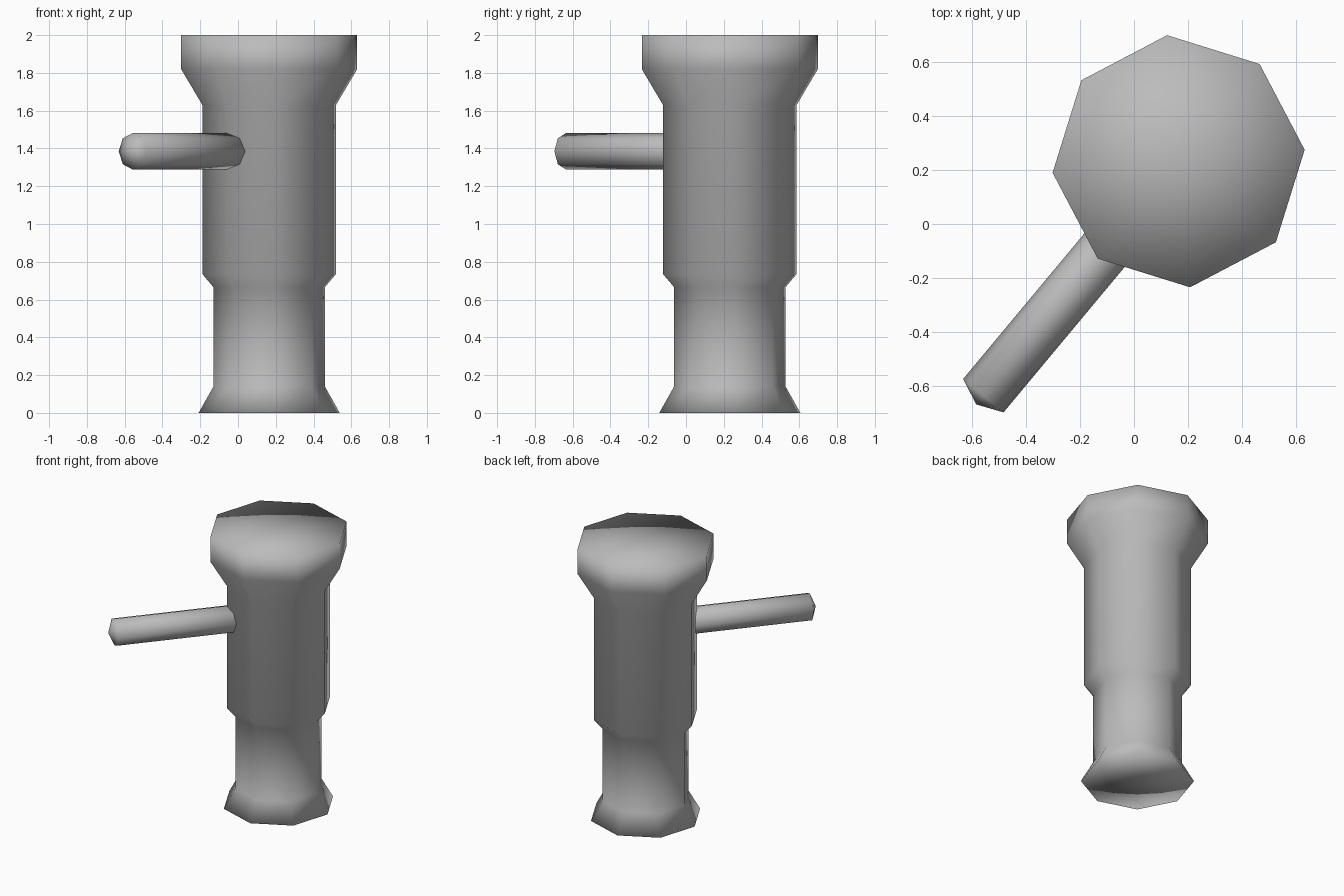
import bpy
import bmesh
from math import cos, sin, pi, radians
from mathutils import Matrix

SIDES = 8
TURN = radians(5.2)            # twist of the octagonal body
CENTRE = (0.165, 0.232, 0)

if "Cube" in bpy.data.objects:
    bpy.data.objects.remove(bpy.data.objects["Cube"], do_unlink=True)

grey = bpy.data.materials.new("grey")
grey.use_nodes = True
colour = (0.5, 0.5, 0.5, 1)
grey.diffuse_color = colour
grey.node_tree.nodes["Principled BSDF"].inputs["Base Color"].default_value = colour


def lathe(name, profile, bottom, top, matrix):
    """Eight-sided smooth solid from (radius, height) rings, closed by fans."""
    bm = bmesh.new()
    rings = [[bm.verts.new((r * cos(2 * pi * i / SIDES), r * sin(2 * pi * i / SIDES), z))
              for i in range(SIDES)] for r, z in profile]
    low = bm.verts.new((0, 0, bottom))
    high = bm.verts.new((0, 0, top))
    for i in range(SIDES):
        j = (i + 1) % SIDES
        for a, b in zip(rings, rings[1:]):
            bm.faces.new((a[i], a[j], b[j], b[i]))
        bm.faces.new((low, rings[0][j], rings[0][i]))
        bm.faces.new((high, rings[-1][i], rings[-1][j]))
    for face in bm.faces:
        face.smooth = True
    bm.transform(matrix)
    mesh = bpy.data.meshes.new(name)
    bm.to_mesh(mesh)
    bm.free()
    mesh.materials.append(grey)
    obj = bpy.data.objects.new(name, mesh)
    bpy.context.collection.objects.link(obj)
    return obj


# Upright body: flared foot, narrow neck, wide barrel, flared rim
body_profile = [(0.375, 0), (0.296, 0.14), (0.296, 0.665), (0.355, 0.735),
                (0.355, 1.63), (0.468, 1.82), (0.468, 2)]
lathe("body", body_profile, 0, 2,
      Matrix.Translation(CENTRE) @ Matrix.Rotation(TURN, 4, "Z"))

# Side handle: straight bar leaving one corner of the barrel, blunt pointed tip
aim = Matrix.Rotation(TURN + 5 * pi / 4, 4, "Z") @ Matrix.Rotation(pi / 2, 4, "Y")
lathe("handle", [(0.097, 0.2), (0.097, 1.128)], 0.16, 1.17,
      Matrix.Translation((CENTRE[0], CENTRE[1], 1.385)) @ aim)
